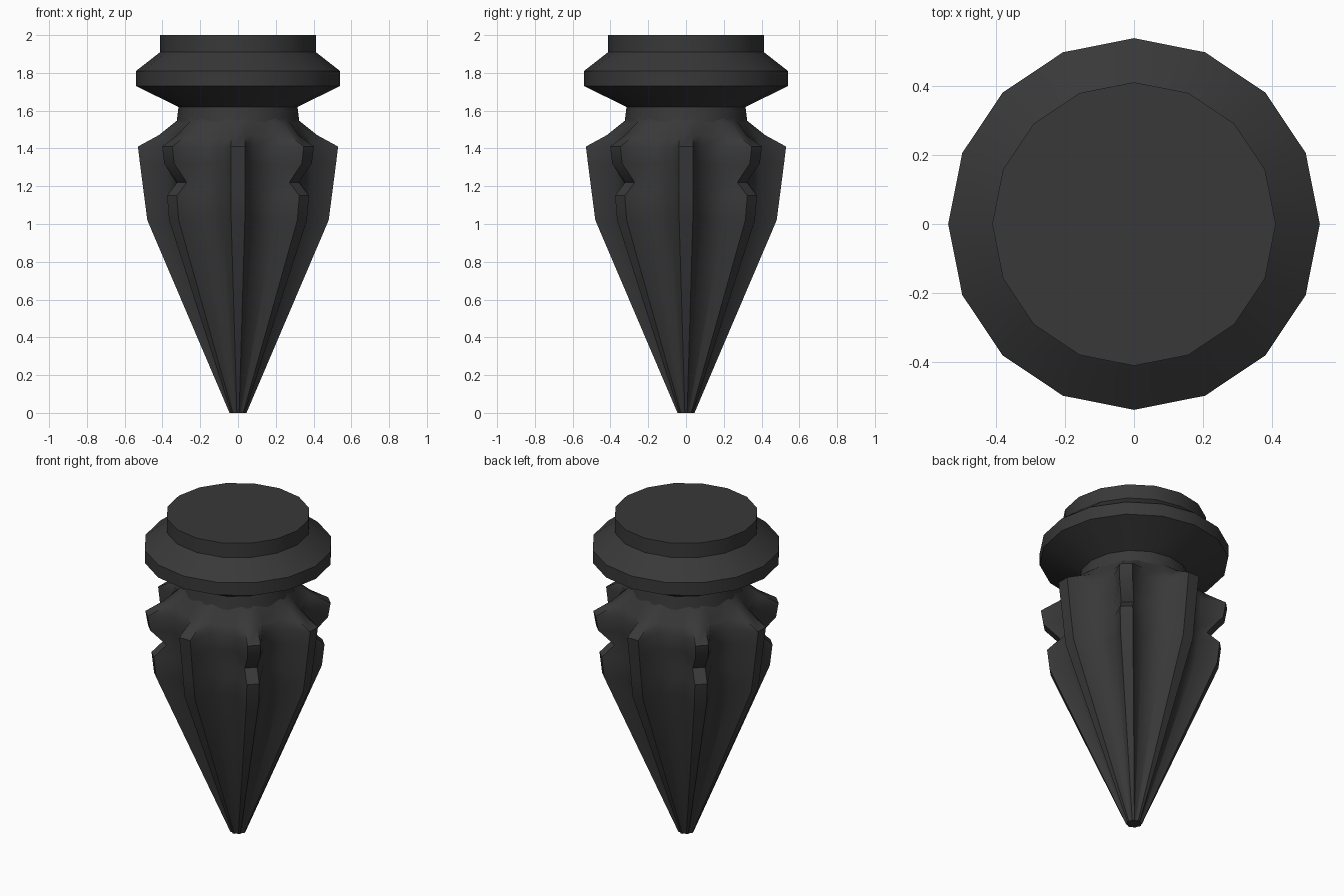
import bpy, bmesh
from math import sin, cos, pi, radians

if "Cube" in bpy.data.objects:
    bpy.data.objects.remove(bpy.data.objects["Cube"])

mat = bpy.data.materials.new("dark_grey")
mat.diffuse_color = (0.04, 0.04, 0.04, 1)
mat.use_nodes = True
mat.node_tree.nodes["Principled BSDF"].inputs["Base Color"].default_value = mat.diffuse_color


def skin(name, rings, cap_bottom=False, cap_top=False, angle=40):
    """Bridge equal-length closed rings (bottom to top) into one surface."""
    bm = bmesh.new()
    loops = [[bm.verts.new(p) for p in ring] for ring in rings]
    n = len(loops[0])
    for a, b in zip(loops, loops[1:]):
        for i in range(n):
            j = (i + 1) % n
            bm.faces.new((a[i], a[j], b[j], b[i]))
    if cap_bottom:
        bm.faces.new(loops[0][::-1])
    if cap_top:
        bm.faces.new(loops[-1])
    mesh = bpy.data.meshes.new(name)
    bm.to_mesh(mesh)
    bm.free()
    mesh.materials.append(mat)
    ob = bpy.data.objects.new(name, mesh)
    bpy.context.collection.objects.link(ob)
    bpy.ops.object.select_all(action='DESELECT')
    ob.select_set(True)
    bpy.context.view_layer.objects.active = ob
    bpy.ops.object.shade_smooth_by_angle(angle=radians(angle))
    return ob


def circle(z, r, n=16):
    return [(r * cos(2 * pi * i / n), r * sin(2 * pi * i / n), z) for i in range(n)]


def fluted(z, r_plain, r_notched, r_valley, half_width):
    """Eight narrow fins, alternately plain and notched, with valleys between."""
    ring = []
    for k in range(8):
        a = k * pi / 4
        r = r_notched if k % 2 else r_plain
        v = radians(12)
        section = [(r_valley * cos(v), -r_valley * sin(v)), (r, -half_width),
                   (r, half_width), (r_valley * cos(v), r_valley * sin(v))]
        ring += [(x * cos(a) - y * sin(a), x * sin(a) + y * cos(a), z) for x, y in section]
    return ring


# Collar and neck: 16-sided turned profile
collar_profile = [(1.54, 0.325), (1.62, 0.315), (1.73, 0.54), (1.81, 0.54),
                  (1.91, 0.412), (2.0, 0.412)]
skin("collar", [circle(z, r) for z, r in collar_profile], cap_top=True)

# Fluted spike: z, plain fin radius, notched fin radius, valley radius, fin half width
body_rows = [
    (0.00, 0.045, 0.045, 0.040, 0.006),
    (1.02, 0.48, 0.48, 0.37, 0.036),
    (1.15, 0.497, 0.495, 0.385, 0.036),
    (1.22, 0.506, 0.42, 0.39, 0.036),
    (1.32, 0.519, 0.515, 0.395, 0.037),
    (1.41, 0.53, 0.53, 0.40, 0.038),
    (1.47, 0.42, 0.42, 0.385, 0.036),
    (1.55, 0.32, 0.32, 0.318, 0.03),
    (1.60, 0.30, 0.30, 0.30, 0.03),
]
skin("fluted_spike", [fluted(*row) for row in body_rows], cap_bottom=True, angle=50)
